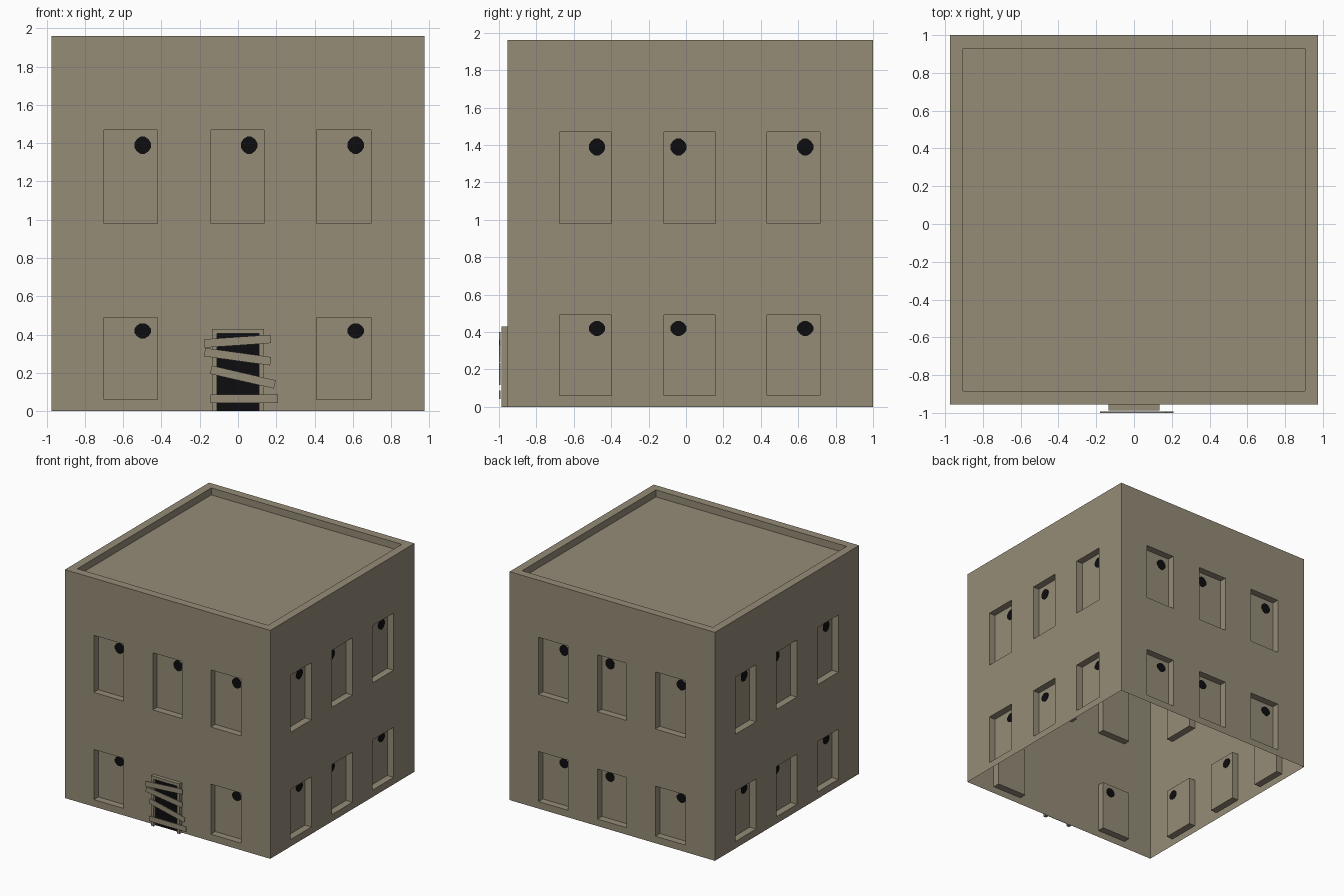
import bpy, bmesh, math
from mathutils import Matrix, Vector

if "Cube" in bpy.data.objects:
    bpy.data.objects.remove(bpy.data.objects["Cube"])


def material(name, rgb):
    m = bpy.data.materials.new(name)
    m.diffuse_color = (*rgb, 1)
    m.use_nodes = True
    m.node_tree.nodes["Principled BSDF"].inputs["Base Color"].default_value = m.diffuse_color
    return m


STONE = material("dusty_stone", (0.30, 0.262, 0.186))
BLACK = material("dark_opening", (0.004, 0.004, 0.005))

HX, HY, CY = 0.975, 0.9775, 0.0225      # half sizes and y centre of the block
TOP, ROOF, RIM, DEPTH = 1.96, 1.90, 0.07, 0.06
COLS = [(-0.70, -0.42), (-0.14, 0.135), (0.41, 0.695)]
ROWS = [(0.06, 0.49), (0.98, 1.47)]


def finish(bm, name, mat):
    me = bpy.data.meshes.new(name)
    bm.to_mesh(me)
    bm.free()
    me.materials.append(mat)
    ob = bpy.data.objects.new(name, me)
    bpy.context.collection.objects.link(ob)
    return ob


def box(name, x, y, z, mat, tilt=0):
    bm = bmesh.new()
    size = Vector((x[1] - x[0], y[1] - y[0], z[1] - z[0]))
    mid = Vector((x[0] + x[1], y[0] + y[1], z[0] + z[1])) / 2
    bmesh.ops.create_cube(bm, size=1, matrix=Matrix.Translation(mid)
                          @ Matrix.Rotation(tilt, 4, 'Y') @ Matrix.Diagonal((*size, 1)))
    return finish(bm, name, mat)


def wall_point(k, u, depth, z):
    """Point on wall k (front, right, back, left), depth measured inwards."""
    dist = HY if k % 2 == 0 else HX
    p = Matrix.Rotation(k * math.pi / 2, 3, 'Z') @ Vector((u, depth - dist, z))
    return p + Vector((0, CY, 0))


# building shell: walls with recessed windows, open underneath
shell = bmesh.new()
holes = bmesh.new()


def face(bm, pts):
    bm.faces.new([bm.verts.new(p) for p in pts])


for k in range(4):
    half = HX if k % 2 == 0 else HY
    us = [-half] + [u for c in COLS for u in c] + [half]
    zs = [0] + [z for r in ROWS for z in r] + [TOP]
    for i in range(len(us) - 1):
        for j in range(len(zs) - 1):
            ring = [(us[i], zs[j]), (us[i + 1], zs[j]),
                    (us[i + 1], zs[j + 1]), (us[i], zs[j + 1])]
            door_cell = k == 0 and (i, j) == (3, 1)
            if i % 2 == 0 or j % 2 == 0 or door_cell:
                face(shell, [wall_point(k, u, 0, z) for u, z in ring])
                continue
            # window pane and its four reveals
            face(shell, [wall_point(k, u, DEPTH, z) for u, z in ring])
            for a, b in zip(ring, ring[1:] + ring[:1]):
                face(shell, [wall_point(k, a[0], 0, a[1]), wall_point(k, b[0], 0, b[1]),
                             wall_point(k, b[0], DEPTH, b[1]), wall_point(k, a[0], DEPTH, a[1])])
            # dark broken spot in the upper corner, flipped on some middle windows
            side = 0.28 if (k > 0 and i == 3) else 0.72
            cu = us[i] + side * (us[i + 1] - us[i])
            h = zs[j + 1] - zs[j]
            cz = zs[j] + 0.835 * h
            rim = []
            for n in range(12):
                a = (n + 0.5) * math.tau / 12
                r = 1.0 if n % 3 == 1 else 1.04
                rim.append((cu + 0.043 * r * math.cos(a), cz + 0.091 * h * r * math.sin(a)))
            front = [wall_point(k, u, DEPTH - 0.003, z) for u, z in rim]
            back = [wall_point(k, u, DEPTH + 0.003, z) for u, z in rim]
            face(holes, front)
            face(holes, back[::-1])
            for n in range(12):
                m = (n + 1) % 12
                face(holes, [front[n], back[n], back[m], front[m]])

# roof: flat rim, inner parapet faces and sunken deck
outer = [Vector((sx * HX, CY + sy * HY, TOP)) for sx, sy in ((-1, -1), (1, -1), (1, 1), (-1, 1))]
inner = [Vector((sx * (HX - RIM), CY + sy * (HY - RIM), TOP)) for sx, sy in ((-1, -1), (1, -1), (1, 1), (-1, 1))]
deck = [Vector((p.x, p.y, ROOF)) for p in inner]
for n in range(4):
    m = (n + 1) % 4
    face(shell, [outer[n], outer[m], inner[m], inner[n]])
    face(shell, [inner[n], inner[m], deck[m], deck[n]])
face(shell, deck)

for bm in (shell, holes):
    bmesh.ops.remove_doubles(bm, verts=bm.verts, dist=0.0001)
finish(shell, "building_shell", STONE)
finish(holes, "window_holes", BLACK)

# doorway: dark panel inside a three-piece frame
WALL = CY - HY
box("door_opening", (-0.112, 0.112), (WALL - 0.004, WALL - 0.001), (0, 0.407), BLACK)
for s, name in ((-1, "left"), (1, "right")):
    box("door_post_" + name, sorted((s * 0.110, s * 0.135)), (-0.987, WALL), (0, 0.43), STONE)
box("door_lintel", (-0.110, 0.110), (-0.987, WALL), (0.405, 0.43), STONE)

# boards nailed across the doorway: x range, left and right centre heights
for n, (x0, x1, z0, z1) in enumerate([(-0.178, 0.172, 0.353, 0.377), (-0.176, 0.172, 0.308, 0.260),
                                      (-0.146, 0.197, 0.217, 0.138), (-0.143, 0.208, 0.064, 0.064)]):
    mid = (z0 + z1) / 2
    box("door_board_%d" % (n + 1), (x0, x1), (-1.0, -0.993), (mid - 0.022, mid + 0.022),
        STONE, tilt=-math.atan2(z1 - z0, x1 - x0))
